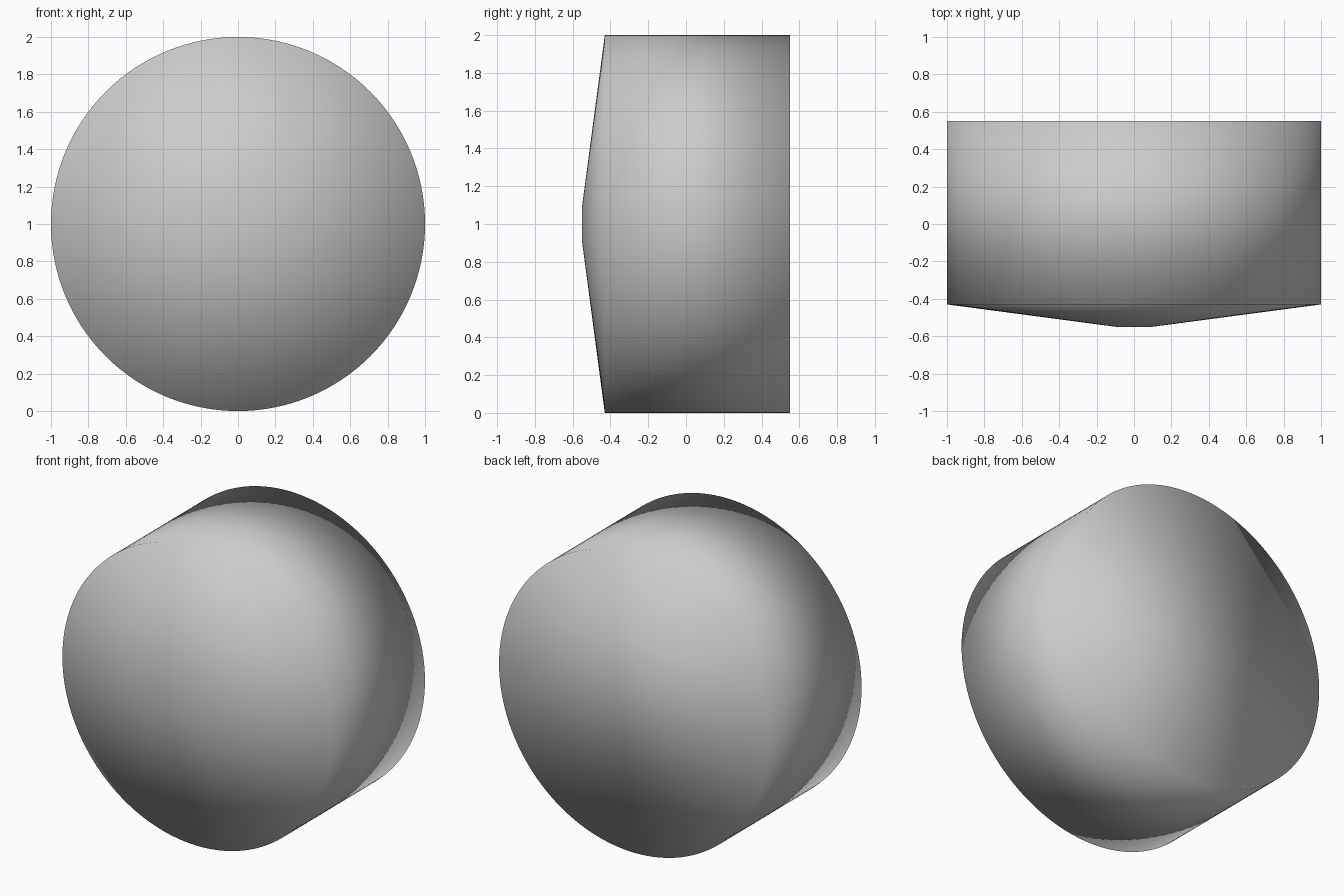
import bpy, bmesh, math

if "Cube" in bpy.data.objects:
    bpy.data.objects.remove(bpy.data.objects["Cube"])

SEGMENTS = 128
# (radius, y): small flat nose, conical front, straight barrel, flat back
PROFILE = [(0.095, -0.55), (1.0, -0.43), (1.0, 0.55)]


def ring(bm, radius, y):
    angles = [2 * math.pi * i / SEGMENTS for i in range(SEGMENTS)]
    return [bm.verts.new((radius * math.cos(a), y, 1 + radius * math.sin(a))) for a in angles]


# Round drum turned about the y axis
bm = bmesh.new()
rings = [ring(bm, r, y) for r, y in PROFILE]
for a, b in zip(rings, rings[1:]):
    for i in range(SEGMENTS):
        j = (i + 1) % SEGMENTS
        bm.faces.new((a[i], a[j], b[j], b[i]))

# Nose and back caps
bm.faces.new(rings[0])
bm.faces.new(rings[-1])
bmesh.ops.recalc_face_normals(bm, faces=bm.faces[:])

# Continuous smooth shading over the rims
for face in bm.faces:
    face.smooth = True

mesh = bpy.data.meshes.new("drum_body")
bm.to_mesh(mesh)
bm.free()
bpy.context.collection.objects.link(bpy.data.objects.new("drum_body", mesh))
